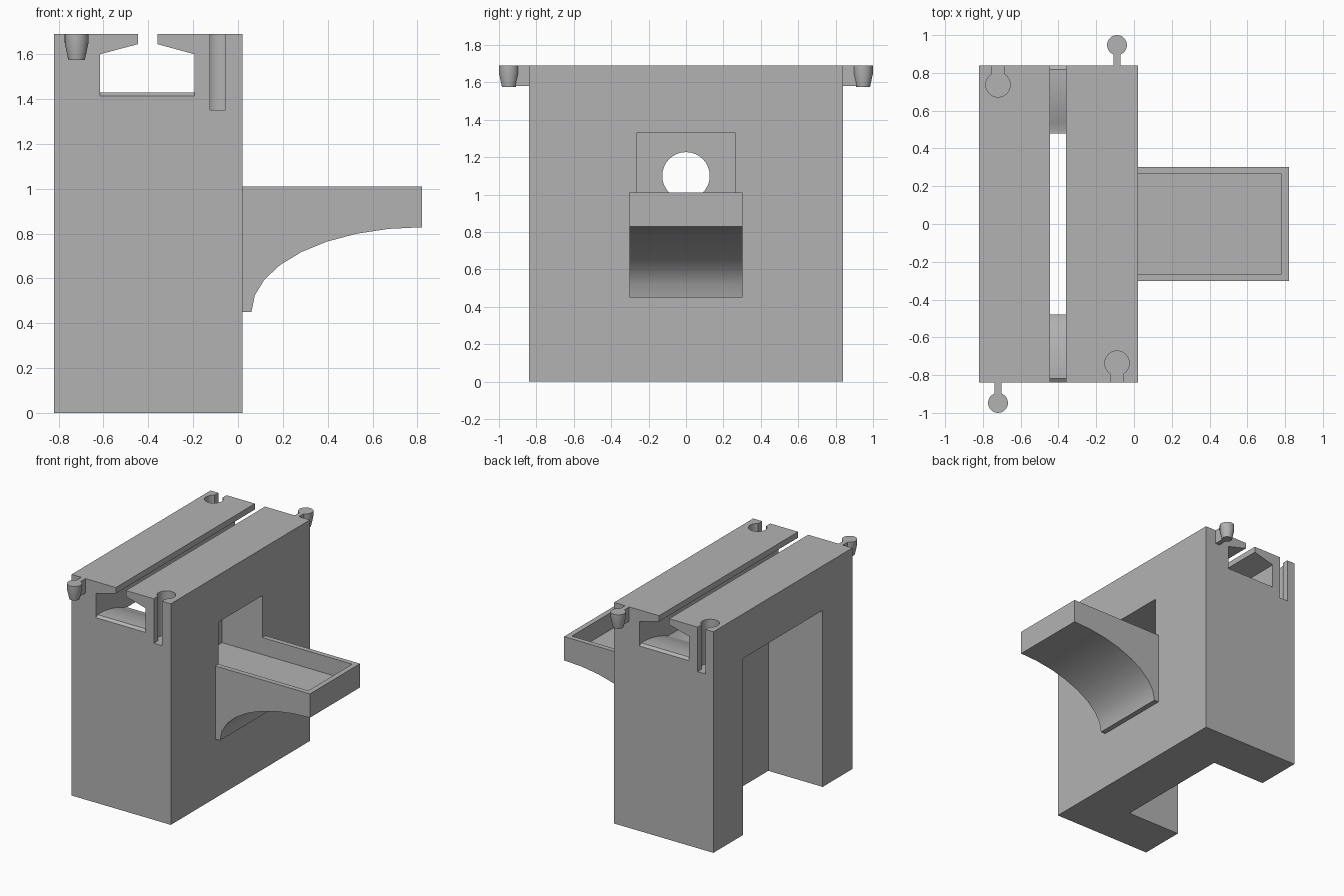
import bpy, bmesh, math
from mathutils import Vector

cube = bpy.data.objects.get("Cube")
if cube:
    bpy.data.objects.remove(cube, do_unlink=True)

grey = bpy.data.materials.new("plain grey")
grey.use_nodes = True
COLOUR = (0.45, 0.45, 0.45, 1)
grey.diffuse_color = COLOUR
grey.node_tree.nodes["Principled BSDF"].inputs["Base Color"].default_value = COLOUR


def finish(name, bm):
    bmesh.ops.recalc_face_normals(bm, faces=bm.faces[:])
    mesh = bpy.data.meshes.new(name)
    bm.to_mesh(mesh)
    bm.free()
    mesh.materials.append(grey)
    obj = bpy.data.objects.new(name, mesh)
    bpy.context.collection.objects.link(obj)
    return obj


def prism(name, points, axis, low, high):
    """Extrude a flat outline along one axis; points use the other two axes in order."""
    bm = bmesh.new()

    def place(p, w):
        c = list(p)
        c.insert(axis, w)
        return bm.verts.new(c)
    face = bm.faces.new([place(p, low) for p in points])
    shift = Vector((0, 0, 0))
    shift[axis] = high - low
    new = bmesh.ops.extrude_face_region(bm, geom=[face])["geom"]
    bmesh.ops.translate(bm, vec=shift, verts=[v for v in new if isinstance(v, bmesh.types.BMVert)])
    return finish(name, bm)


def box(name, x, y, z):
    return prism(name, [(x[0], y[0]), (x[1], y[0]), (x[1], y[1]), (x[0], y[1])], 2, *z)


def circle(cx, cy, r, n=32):
    return [(cx + r * math.cos(math.tau * i / n), cy + r * math.sin(math.tau * i / n)) for i in range(n)]


def boolean(obj, cutters, operation="DIFFERENCE"):
    for cutter in cutters:
        mod = obj.modifiers.new(cutter.name, "BOOLEAN")
        mod.object, mod.operation, mod.solver = cutter, operation, "EXACT"
        bpy.context.view_layer.update()
        graph = bpy.context.evaluated_depsgraph_get()
        mesh = bpy.data.meshes.new_from_object(obj.evaluated_get(graph))
        obj.modifiers.clear()
        obj.data = mesh


def smooth(obj):
    bpy.ops.object.select_all(action="DESELECT")
    obj.select_set(True)
    bpy.context.view_layer.objects.active = obj
    bpy.ops.object.shade_smooth_by_angle(angle=math.radians(30))


TOP, SIDE, LEFT, RIGHT = 1.69, 0.84, -0.82, 0.02
IN_L, IN_R = -0.615, -0.195      # channel walls
PEG_X = (-0.72, -0.09)

# Main block
body = box("body", (LEFT, RIGHT), (-SIDE, SIDE), (0, TOP))

# Dovetail channel with a narrow slot through the top
channel = prism("channel_cutter", [
    (IN_L, 1.43), (IN_R, 1.43), (IN_R, 1.6), (-0.36, 1.645), (-0.36, 1.8),
    (-0.445, 1.8), (-0.445, 1.645), (IN_L, 1.6)], 1, -1, 1)

# Channel floor that rolls down towards the middle, with bevelled ends
half = [(0.9, 1.5), (0.9, 1.37), (0.815, 1.433)]
for i in range(1, 9):
    a = math.radians(90 * i / 8)
    half.append((0.495 + 0.32 * math.cos(a), 1.36 + 0.07 * (1 - math.sin(a))))
half = half[:3]
for i in range(9):
    t = i / 8
    half.append((0.81 - 0.315 * t, 1.43 - 0.07 * t * t))
floor = prism("floor_cutter", half + [(-y, z) for y, z in reversed(half)], 0, IN_L, IN_R)

# Doorway, drop opening, front recess and round port
doorway = box("doorway_cutter", (-1, -0.36), (-0.48, 0.48), (-0.1, 1.35))
drop = box("drop_cutter", (IN_L, -0.36), (-0.48, 0.48), (1.2, 1.5))
recess = box("recess_cutter", (-0.32, 0.78), (-0.265, 0.265), (0.88, 1.33))
port = prism("port_cutter", circle(0, 1.1, 0.127), 0, -0.5, -0.2)
cutters = [channel, floor, doorway, drop, recess, port]

# Keyhole sockets at opposite corners
for x, s in zip(reversed(PEG_X), (-1, 1)):
    ends = sorted((s * 0.735, s * 0.95))
    cutters += [prism("socket_cutter", circle(x, s * 0.737, 0.065), 2, 1.35, 1.8),
                box("socket_slot_cutter", (x - 0.034, x + 0.034), ends, (1.35, 1.8))]
boolean(body, cutters)
smooth(body)

# Tray on an arched bracket
arch = [(RIGHT, 1.01), (RIGHT, 0.45)]
for i in range(9):
    a = math.radians(90 * i / 8)
    arch.append((0.82 - 0.76 * math.cos(a), 0.45 + 0.378 * math.sin(a)))
arch.append((0.82, 1.01))
tray = prism("tray_bracket", arch, 1, -0.303, 0.303)
boolean(tray, [recess])
smooth(tray)

for cutter in cutters:
    bpy.data.objects.remove(cutter, do_unlink=True)

# Tapered pegs on short necks
for label, x, s in zip(("front", "back"), PEG_X, (-1, 1)):
    bm = bmesh.new()
    rings = [[bm.verts.new((px, py, z)) for px, py in circle(x, s * 0.947, r, 24)]
             for z, r in ((1.575, 0.037), (1.65, 0.053), (TOP, 0.053))]
    for a, b in zip(rings, rings[1:]):
        for i in range(24):
            j = (i + 1) % 24
            bm.faces.new((a[i], a[j], b[j], b[i]))
    bm.faces.new(rings[0])
    bm.faces.new(rings[-1])
    peg = finish(label + "_peg", bm)
    neck = box(label + "_neck", (x - 0.018, x + 0.018), sorted((s * 0.83, s * 0.947)), (1.58, TOP))
    boolean(peg, [neck], "UNION")
    bpy.data.objects.remove(neck, do_unlink=True)
    smooth(peg)
